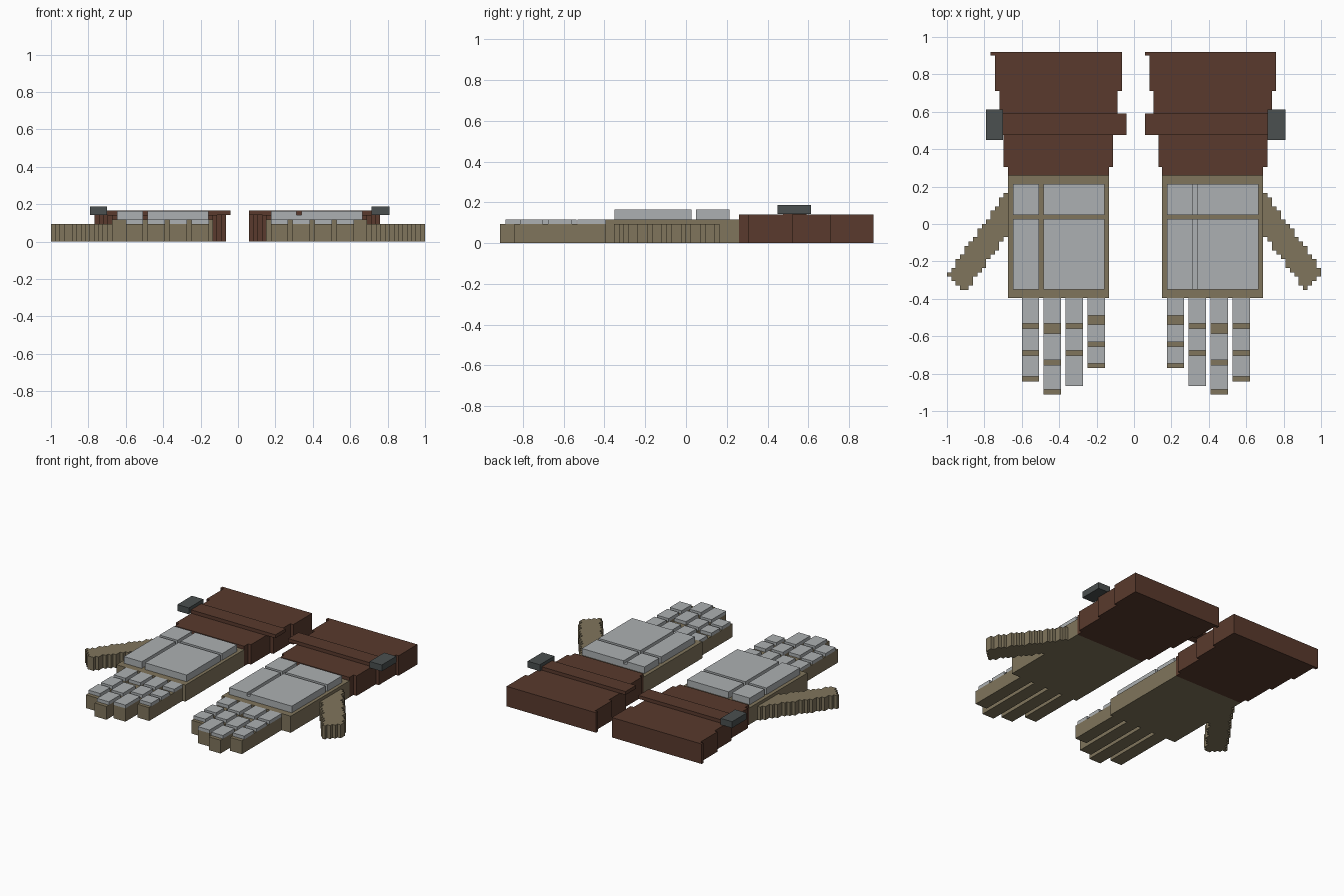
import bpy, bmesh

if "Cube" in bpy.data.objects:
    bpy.data.objects.remove(bpy.data.objects["Cube"])


def material(name, rgb):
    m = bpy.data.materials.new(name)
    m.diffuse_color = (*rgb, 1)
    m.use_nodes = True
    m.node_tree.nodes["Principled BSDF"].inputs["Base Color"].default_value = m.diffuse_color
    return m


LEATHER = material("brown leather", (0.100, 0.042, 0.026))
CLOTH = material("olive cloth", (0.216, 0.178, 0.107))
STEEL = material("light steel", (0.413, 0.434, 0.445))
IRON = material("dark iron", (0.069, 0.080, 0.080))


def prism(name, outline, z0, z1, mat):
    """Extrude a flat outline from z0 to z1."""
    bm = bmesh.new()
    face = bm.faces.new([bm.verts.new((x, y, z0)) for x, y in outline])
    top = bmesh.ops.extrude_face_region(bm, geom=[face])["geom"]
    for v in top:
        if isinstance(v, bmesh.types.BMVert):
            v.co.z = z1
    bmesh.ops.recalc_face_normals(bm, faces=bm.faces)
    me = bpy.data.meshes.new(name)
    bm.to_mesh(me)
    bm.free()
    me.materials.append(mat)
    ob = bpy.data.objects.new(name, me)
    bpy.context.collection.objects.link(ob)
    return ob


def box(name, xs, ys, zs, mat):
    (a, b), (c, d) = xs, ys
    return prism(name, [(a, c), (b, c), (b, d), (a, d)], zs[0], zs[1], mat)


def dedupe(pts):
    out = []
    for p in pts:
        if not out or max(abs(p[0] - out[-1][0]), abs(p[1] - out[-1][1])) > 1e-5:
            out.append(p)
    return out


def thumb(name, x0, x1, n):
    """Stair-stepped slanting thumb, n columns from the palm to the tip."""
    h = 0.0235
    w = (x1 - x0) / n
    upper, lower = [], []
    for i in range(n):
        top = 0.165 - round(0.0325 * i / h) * h
        inner = -0.07 - round(0.031 * i / h) * h
        tip = -0.282 - h * (n - 1 - i)
        bottom = max(inner, tip, -0.352)
        for x in (x0 + i * w, x0 + (i + 1) * w):
            upper.append((x, top))
            lower.append((x, bottom))
    prism(name, dedupe(upper + lower[::-1]), 0, 0.095, CLOTH)


# finger tip y, then plate spans along y (outermost finger first)
FINGERS = [
    (-0.842, [(-0.396, -0.532), (-0.559, -0.676), (-0.703, -0.815)]),
    (-0.912, [(-0.396, -0.532), (-0.585, -0.727), (-0.754, -0.886)]),
    (-0.866, [(-0.396, -0.532), (-0.559, -0.676), (-0.703, -0.866)]),
    (-0.770, [(-0.396, -0.490), (-0.537, -0.630), (-0.655, -0.747)]),
]
CUFF_Y = [0.26, 0.305, 0.52, 0.71, 0.90, 0.92]
PLATE_Y = [(-0.35, 0.026), (0.048, 0.213)]


def glove(side, palm_x, finger_x, outer, inner, strap_x, buckle_x, thumb_tip, cols, plate_x):
    # palm and thumb
    box(side + "_palm", palm_x, (-0.396, 0.26), (0, 0.117), CLOTH)
    thumb(side + "_thumb", outer[0], thumb_tip, cols)
    # fingers with segmented armour
    for k, (x, (end, spans)) in enumerate(zip(finger_x, FINGERS), 1):
        xs = (x, x + 0.092)
        box(f"{side}_finger_{k}", xs, (end, -0.396), (0, 0.094), CLOTH)
        for j, (a, b) in enumerate(spans, 1):
            box(f"{side}_finger_{k}_plate_{j}", xs, (b, a), (0.094, 0.117), STEEL)
    # back-of-hand plates
    for i, ys in enumerate(PLATE_Y, 1):
        for j, xs in enumerate(plate_x, 1):
            box(f"{side}_hand_plate_{i}_{j}", xs, ys, (0.117, 0.164), STEEL)
    # flared stepped cuff
    a, b = [], []
    for i in range(5):
        for y in CUFF_Y[i:i + 2]:
            a.append((outer[i], y))
            b.append((inner[i], y))
    prism(side + "_cuff", dedupe(a + b[::-1]), 0, 0.141, LEATHER)
    # strap and buckle
    box(side + "_strap", strap_x, (0.475, 0.59), (0.141, 0.165), LEATHER)
    box(side + "_buckle", buckle_x, (0.45, 0.613), (0.143, 0.188), IRON)


glove("left", (-0.674, -0.134), (-0.60, -0.483, -0.366, -0.248),
      (-0.674, -0.698, -0.72, -0.743, -0.767), (-0.134, -0.112, -0.088, -0.064, -0.064),
      (-0.70, -0.04), (-0.79, -0.70), -1.0, 14,
      [(-0.648, -0.508), (-0.483, -0.157)])
glove("right", (0.15, 0.69), (0.527, 0.41, 0.292, 0.176),
      (0.69, 0.715, 0.738, 0.76, 0.76), (0.15, 0.13, 0.105, 0.082, 0.06),
      (0.06, 0.715), (0.715, 0.81), 1.0, 13,
      [(0.176, 0.314), (0.339, 0.666)])
# the right hand plates are joined under a shallow groove
for i, ys in enumerate(PLATE_Y, 1):
    box(f"right_hand_plate_{i}_groove", (0.314, 0.339), ys, (0.117, 0.143), STEEL)
